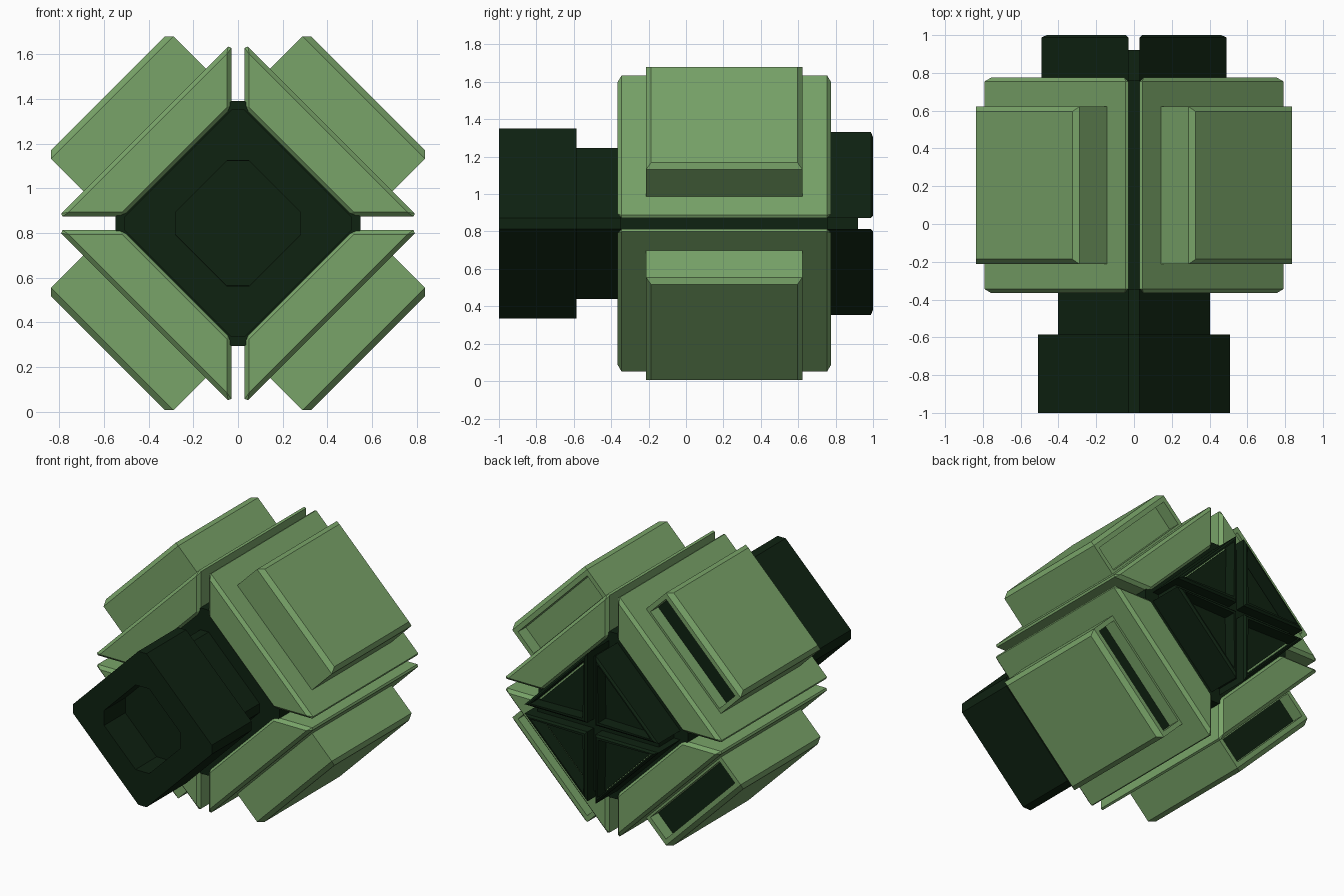
import bpy, bmesh, math

cube = bpy.data.objects.get("Cube")
if cube:
    bpy.data.objects.remove(cube, do_unlink=True)

CZ = 0.843  # height of the long axis


def material(name, rgb):
    m = bpy.data.materials.new(name)
    m.use_nodes = True
    m.diffuse_color = (*rgb, 1)
    m.node_tree.nodes["Principled BSDF"].inputs["Base Color"].default_value = (*rgb, 1)
    return m


GREEN = material("leaf_green", (0.19, 0.37, 0.14))
DARK = material("dark_green", (0.0045, 0.0160, 0.0055))


def prism(pts, y0, y1):
    """Extrude an x/z outline along y."""
    bm = bmesh.new()
    face = bm.faces.new([bm.verts.new((x, y0, z)) for x, z in pts])
    out = bmesh.ops.extrude_face_region(bm, geom=[face])["geom"]
    for v in out:
        if isinstance(v, bmesh.types.BMVert):
            v.co.y = y1
    bmesh.ops.recalc_face_normals(bm, faces=bm.faces)
    return bm


def bevel(bm, edges, size):
    bmesh.ops.bevel(bm, geom=edges, offset=size, segments=1, profile=0.5,
                    affect='EDGES', clamp_overlap=True)
    bm.normal_update()


def end_face(bm, sign):
    """Largest face looking along +y or -y."""
    return max((f for f in bm.faces if f.normal.y * sign > 0.99),
               key=lambda f: f.calc_area())


def recess(bm, face, rim, depth, floor_index):
    if rim:
        bmesh.ops.inset_individual(bm, faces=[face], thickness=rim)
    bm.normal_update()
    bmesh.ops.inset_individual(bm, faces=[face], thickness=0.001, depth=-depth)
    face.material_index = floor_index


def finish(name, bm, mats):
    for v in bm.verts:
        v.co.z += CZ
    bmesh.ops.recalc_face_normals(bm, faces=bm.faces)
    me = bpy.data.meshes.new(name)
    bm.to_mesh(me)
    bm.free()
    for m in mats:
        me.materials.append(m)
    bpy.context.collection.objects.link(bpy.data.objects.new(name, me))


def diamond(r, flat):
    """Diamond outline with its four corners cut flat."""
    return [(r, -flat), (r, flat), (flat, r), (-flat, r),
            (-r, flat), (-r, -flat), (-flat, -r), (flat, -r)]


# central body
finish("core", prism(diamond(0.548, 0.03), -0.35, 0.76), [DARK])
finish("rear_core", prism(diamond(0.445, 0.03), 0.70, 0.92), [DARK])
finish("neck", prism(diamond(0.403, 0.03), -0.60, -0.34), [DARK])

# nose with a recessed mouth
bm = prism(diamond(0.508, 0.03), -1.0, -0.585)
mouth = end_face(bm, -1)
bmesh.ops.inset_individual(bm, faces=[mouth], thickness=0.01)
for v in mouth.verts:
    big_x = abs(v.co.x) > abs(v.co.z)
    v.co.x = math.copysign(0.28 if big_x else 0.05, v.co.x)
    v.co.z = math.copysign(0.05 if big_x else 0.28, v.co.z)
recess(bm, mouth, 0, 0.22, 0)
finish("nose", bm, [DARK])

# four quadrants around the long axis
G = 0.03
R = math.sqrt(0.5)
for sx, side in ((1, "left"), (-1, "right")):
    for sz, level in ((1, "upper"), (-1, "lower")):
        tag = f"{level}_{side}"

        def quad(pts):
            return [(sx * x, sz * z) for x, z in pts]

        # inner plate
        bm = prism(quad([(G, 0.835 - G), (G, 0.54 - G), (0.54 - G, G), (0.835 - G, G)]),
                   -0.365, 0.775)
        bevel(bm, bm.edges[:], 0.02)
        finish("plate_" + tag, bm, [GREEN])

        # outer armour block with a slot in its rear end
        corners = [(-0.387, 0.575), (0.387, 0.575), (0.387, 0.822), (-0.387, 0.822)]
        bm = prism(quad([((v + u) * R, (v - u) * R) for u, v in corners]), -0.213, 0.622)
        outer = [e for e in bm.edges
                 if any(abs(v.co.x) + abs(v.co.z) > 1.0 for v in e.verts)
                 and all(abs(v.co.x) + abs(v.co.z) > 1.0 for v in e.verts)]
        bevel(bm, outer, 0.027)
        recess(bm, end_face(bm, 1), 0.042, 0.08, 0 if (sx, sz) == (1, 1) else 1)
        finish("armour_" + tag, bm, [GREEN, DARK])

        # triangular rear frame around a green panel
        leg = 0.49
        bm = prism(quad([(G, G), (leg, G), (G, leg)]), 0.68, 1.0)
        bevel(bm, [e for e in bm.edges if all(v.co.y > 0.9 for v in e.verts)], 0.012)
        recess(bm, end_face(bm, 1), 0.022, 0.09, 1)
        finish("rear_frame_" + tag, bm, [DARK, GREEN])
